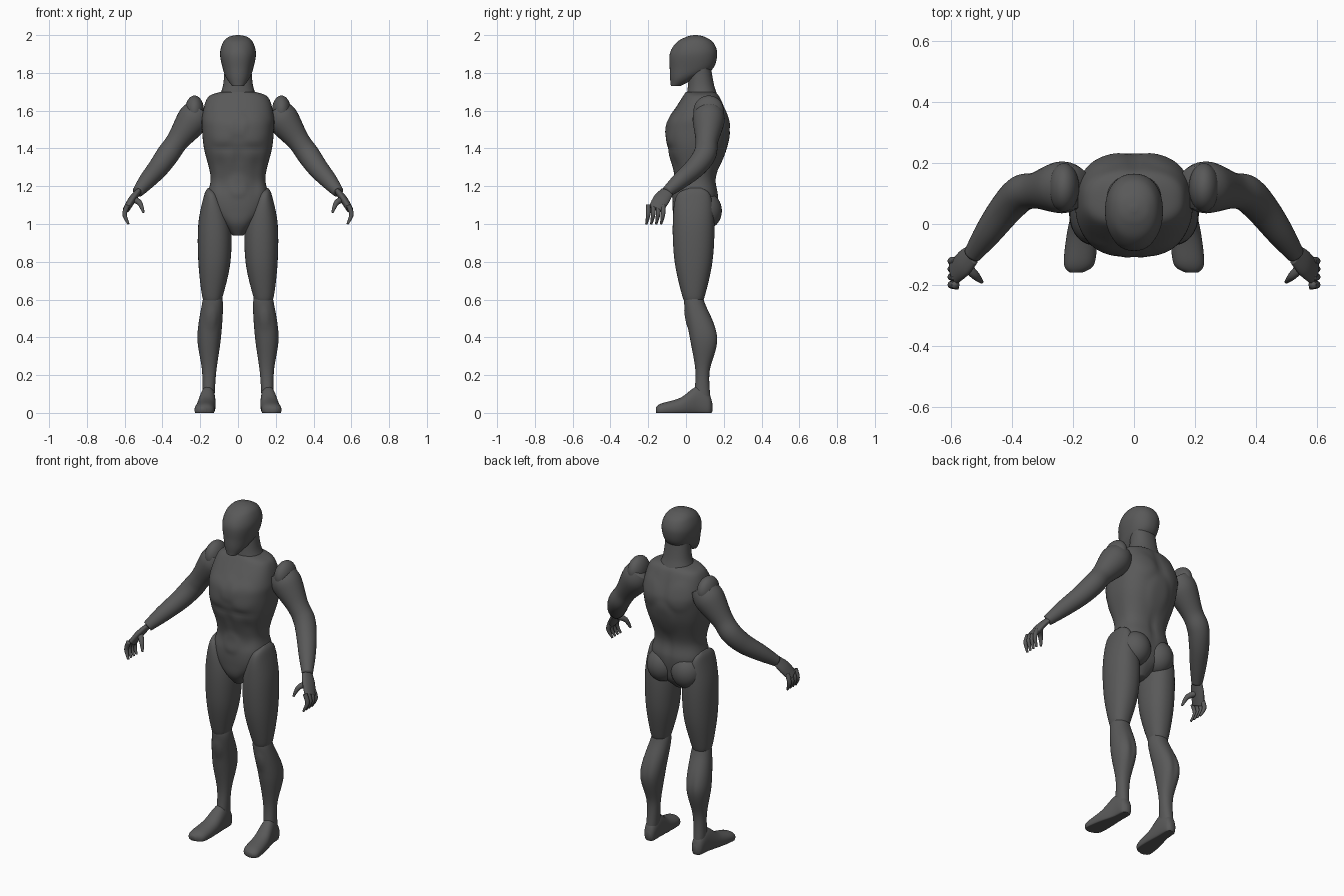
import bpy
import bmesh
import math
from mathutils import Vector, Matrix

cube = bpy.data.objects.get("Cube")
if cube:
    bpy.data.objects.remove(cube, do_unlink=True)

GREY = (.1, .1, .1, 1)
grey = bpy.data.materials.new("dark_grey")
grey.use_nodes = True
grey.diffuse_color = GREY
grey.node_tree.nodes["Principled BSDF"].inputs["Base Color"].default_value = GREY

# Relief tools: height and edge hardness
PLATE, GROOVE = (.006, 3), (-.007, 1)
FRONT, BACK = -1, 1


def finish(name, bm, mirror):
    """Turn a bmesh into a smooth grey object, optionally mirrored across x."""
    mesh = bpy.data.meshes.new(name)
    bm.to_mesh(mesh)
    bm.free()
    mesh.materials.append(grey)
    mesh.shade_smooth()
    obj = bpy.data.objects.new(name, mesh)
    bpy.context.collection.objects.link(obj)
    if mirror:
        obj.modifiers.new("mirror", "MIRROR").use_axis[0] = True


def refine(rows, steps=8):
    """Smooth interpolation through rows of measurements."""
    rows = [Vector(row) for row in rows]
    last = len(rows) - 1
    slopes = [(rows[min(i + 1, last)] - rows[max(i - 1, 0)]) / 2 for i in range(last + 1)]
    smooth = []
    for i in range(last):
        start, end = rows[i], rows[i + 1]
        for step in range(steps):
            t = step / steps
            blend = t * t * (3 - 2 * t)
            smooth.append(start.lerp(end, blend)
                          + slopes[i] * (t * (1 - t) ** 2)
                          - slopes[i + 1] * (t * t * (1 - t)))
    return smooth + [rows[last]]


def skin(bm, loops):
    """Bridge point loops into a closed skin."""
    rings = [[bm.verts.new(point) for point in loop] for loop in loops]
    count = len(rings[0])
    for low, high in zip(rings, rings[1:]):
        for k in range(count):
            j = (k + 1) % count
            bm.faces.new((low[k], low[j], high[j], high[k]))
    bm.faces.new(rings[0])
    bm.faces.new(rings[-1])
    bmesh.ops.recalc_face_normals(bm, faces=bm.faces[:])
    bm.normal_update()


def outline(count, power):
    """Points of a unit superellipse."""
    points = []
    for k in range(count):
        angle = math.tau * k / count
        c, s = math.cos(angle), math.sin(angle)
        points.append((math.copysign(abs(c) ** (2 / power), c),
                       math.copysign(abs(s) ** (2 / power), s)))
    return points


def sculpt(bm, relief):
    """Raise plates and press grooves, placed by x and z with their x and z radii."""
    for vert in bm.verts:
        move = 0
        for (height, hardness), side, x, z, rx, rz in relief:
            distance = ((abs(vert.co.x) - x) / rx) ** 2 + ((vert.co.z - z) / rz) ** 2
            facing = min(1, max(0, vert.normal.y * side) * 2)
            move += height * facing * side * math.exp(-min(distance, 9) ** hardness)
        vert.co.y += move


def loft(name, rows, axis="z", power=2.2, count=48, relief=(), mirror=True):
    """Rows are position along the axis, then the limits of both other axes."""
    loops = []
    for along, left, right, low, high in refine(rows):
        loop = []
        for c, s in outline(count, power):
            x = (left + right + c * (right - left)) / 2
            other = (low + high + s * (high - low)) / 2
            loop.append((x, other, along) if axis == "z" else (x, along, max(other, 0)))
        loops.append(loop)
    bm = bmesh.new()
    skin(bm, loops)
    sculpt(bm, relief)
    finish(name, bm, mirror)


def centred_loft(name, rows, **options):
    """Loft whose rows are height, half width, front and back."""
    full = [(z, -half, half, front, back) for z, half, front, back in rows]
    loft(name, full, mirror=False, **options)


def limb(name, rows, breadth=1, count=28):
    """Tube along a path; rows are a point and a radius."""
    path = refine(rows)
    points = [Vector(row[:3]) for row in path]
    last = len(points) - 1
    loops = []
    for i, row in enumerate(path):
        tangent = (points[min(i + 1, last)] - points[max(i - 1, 0)]).normalized()
        thick = Vector((0, 1, 0)).cross(tangent).normalized()
        broad = tangent.cross(thick) * breadth
        loops.append([points[i] + (thick * c + broad * s) * row[3]
                      for c, s in outline(count, 2)])
    bm = bmesh.new()
    skin(bm, loops)
    finish(name, bm, True)


def ball(name, centre, size):
    """Mirrored pair of ellipsoids."""
    bm = bmesh.new()
    bmesh.ops.create_uvsphere(bm, u_segments=32, v_segments=20, radius=1,
                              matrix=Matrix.Translation(centre) @ Matrix.Diagonal((*size, 1)))
    finish(name, bm, True)


# Torso with chest, rib, belly and back relief
centred_loft("torso", [
    (1.7, .09, 0, .15), (1.67, .16, -.02, .18), (1.57, .19, -.08, .22),
    (1.5, .19, -.1, .23), (1.4, .18, -.1, .21), (1.25, .145, -.06, .16),
    (1.15, .16, -.07, .17), (1.07, .14, -.07, .16), (1, .08, -.06, .14),
    (.94, .03, -.02, .08)], power=2.5, count=96, relief=[
        (PLATE, FRONT, .09, 1.5, .08, .08),
        (PLATE, FRONT, 0, 1.53, .05, .07),
        (GROOVE, FRONT, .07, 1.4, .08, .02),
        (GROOVE, FRONT, .1, 1.32, .03, .05),
        (GROOVE, FRONT, 0, 1.35, .02, .05),
        (PLATE, FRONT, 0, 1.2, .05, .06),
        (GROOVE, FRONT, .09, 1.2, .03, .06),
        (PLATE, BACK, .1, 1.55, .07, .08),
        (GROOVE, BACK, 0, 1.6, .02, .08),
        (PLATE, BACK, 0, 1.4, .07, .1),
        (GROOVE, BACK, 0, 1.2, .02, .08)])
ball("glute", (.08, .1, 1.07), (.09, .09, .1))

# Neck
centred_loft("neck", [
    (1.65, .11, 0, .18), (1.73, .08, .01, .15), (1.84, .07, .02, .13)])

# Head with a raised oval face mask
centred_loft("head", [
    (1.73, .03, -.08, -.03), (1.77, .06, -.08, .05), (1.82, .08, -.08, .14),
    (1.9, .095, -.08, .165), (1.96, .08, -.05, .145), (1.99, .05, 0, .1),
    (2, .01, .04, .06)], count=72, relief=[(PLATE, FRONT, 0, 1.85, .07, .1)])

# Thighs
loft("thigh", [
    (1.19, .15, .16, .02, .08), (1.15, .1, .18, -.05, .13), (1, .04, .21, -.07, .15),
    (.8, .04, .21, -.06, .14), (.62, .08, .19, -.02, .1), (.58, .1, .17, 0, .08)])

# Lower legs with kneecaps and calf furrows
loft("lower_leg", [
    (.65, .1, .17, 0, .08), (.58, .08, .19, -.01, .1), (.4, .09, .215, .02, .17),
    (.22, .115, .19, .05, .125), (.07, .125, .19, .04, .13)], relief=[
        (PLATE, FRONT, .14, .5, .03, .05),
        (GROOVE, BACK, .15, .4, .02, .08)])

# Feet, flattened on the ground
loft("foot", [
    (.14, .14, .17, .01, .05), (.12, .125, .19, -.02, .1), (.06, .12, .2, -.02, .14),
    (-.03, .12, .22, -.02, .08), (-.13, .13, .23, -.02, .05),
    (-.16, .17, .21, 0, .03)], axis="y")

# Shoulders and arms
ball("shoulder", (.23, .12, 1.6), (.05, .08, .08))
limb("arm", [
    (.2, .12, 1.61, .07), (.24, .12, 1.55, .085), (.32, .11, 1.44, .06),
    (.37, .1, 1.37, .06), (.42, .05, 1.3, .055), (.48, -.03, 1.23, .045),
    (.53, -.1, 1.17, .03)])

# Hands: palm, four curled fingers and thumb
limb("palm", [
    (.53, -.1, 1.17, .016), (.56, -.13, 1.13, .02), (.59, -.16, 1.08, .018)], breadth=2.2)
for i, finger in enumerate(("index", "middle", "ring", "little")):
    y = -.2 + .026 * i
    limb(finger + "_finger", [
        (.585, y, 1.1, .013), (.6, y, 1.05, .012), (.58, y - .01, 1, .006)], count=14)
limb("thumb", [
    (.55, -.14, 1.13, .017), (.52, -.17, 1.11, .014), (.5, -.19, 1.06, .006)], count=14)
